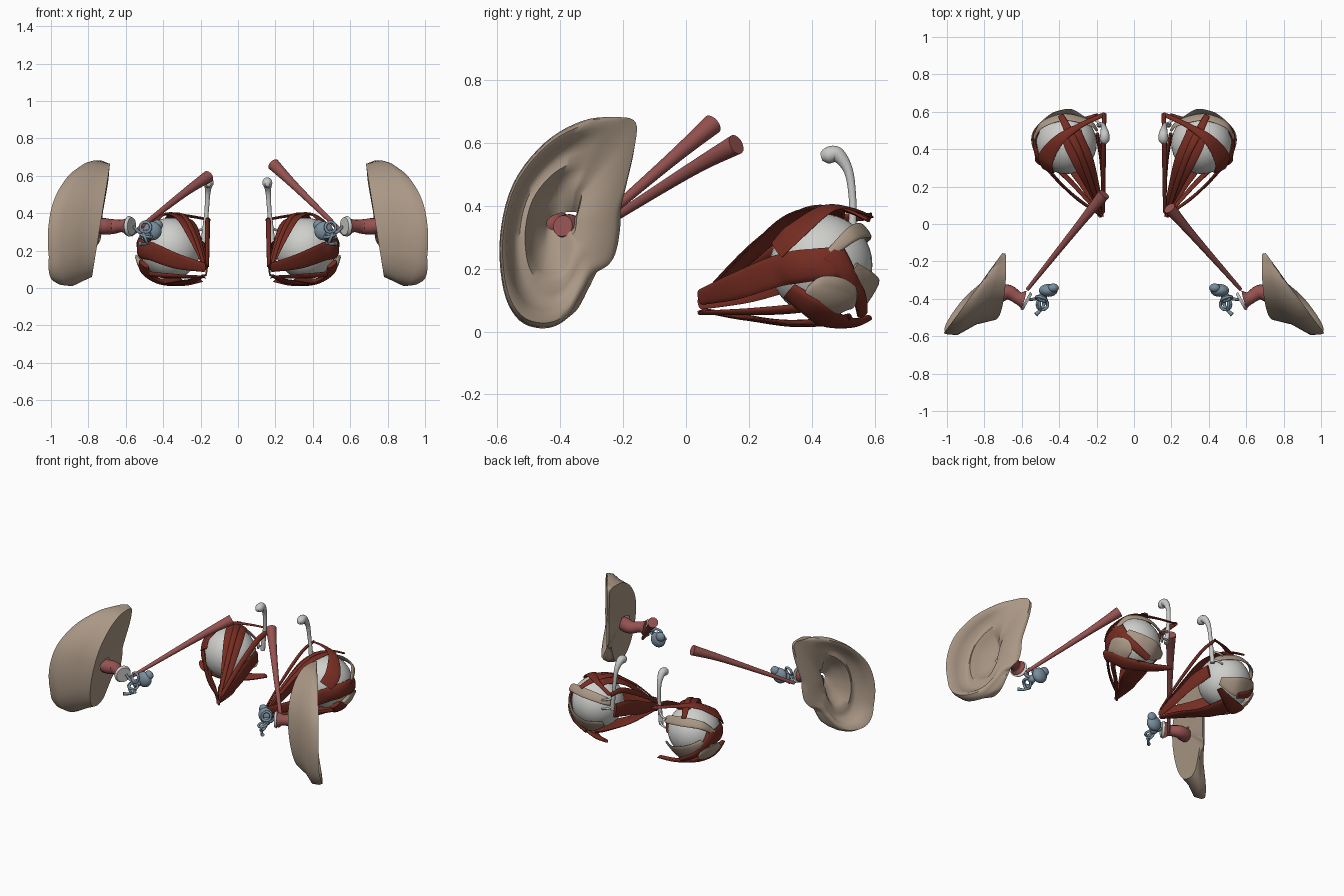
import bpy, bmesh, math
from mathutils import Vector as V

cube = bpy.data.objects.get("Cube")
if cube:
    bpy.data.objects.remove(cube)


def material(name, rgb):
    m = bpy.data.materials.new(name)
    m.use_nodes = True
    m.diffuse_color = (*rgb, 1)
    m.node_tree.nodes["Principled BSDF"].inputs["Base Color"].default_value = (*rgb, 1)
    return m


SKIN = material("skin_tan", (.40, .31, .235))
MUSCLE = material("muscle_red", (.18, .026, .016))
PINK = material("canal_pink", (.30, .085, .08))
WHITE = material("eye_white", (.62, .62, .60))
DUCT = material("duct_grey", (.58, .58, .57))
BLUE = material("inner_ear_blue", (.19, .27, .34))

EYE, RADIUS = V((.362, .43, .212)), .163
BOTH = (1, -1)
made = []


def finish(name, bm, mat, side):
    bmesh.ops.remove_doubles(bm, verts=bm.verts, dist=1e-5)
    bmesh.ops.recalc_face_normals(bm, faces=bm.faces)
    mesh = bpy.data.meshes.new(name)
    bm.to_mesh(mesh)
    bm.free()
    mesh.materials.append(mat)
    ob = bpy.data.objects.new(("left_" if side > 0 else "right_") + name, mesh)
    bpy.context.collection.objects.link(ob)
    made.append(ob)


def loft(name, rings, mat, sides=BOTH, caps=True):
    """Skin a list of closed rings, once per side."""
    for s in sides:
        bm = bmesh.new()
        rows = [[bm.verts.new((p[0] * s, p[1], p[2])) for p in r] for r in rings]
        n = len(rows[0])
        for a, b in zip(rows, rows[1:]):
            for i in range(n):
                j = (i + 1) % n
                bm.faces.new((a[i], a[j], b[j], b[i]))
        if caps:
            bm.faces.new(rows[0])
            bm.faces.new(rows[-1])
        finish(name, bm, mat, s)


def spline(pts, steps=8, closed=False):
    """Catmull-Rom samples through points of any size."""
    pts = [V(p) for p in pts]
    n = len(pts)
    get = (lambda i: pts[i % n]) if closed else (lambda i: pts[max(0, min(n - 1, i))])
    out = []
    for i in range(n if closed else n - 1):
        a, b, c, d = (get(i + k) for k in (-1, 0, 1, 2))
        for k in range(steps):
            t = k / steps
            out.append((b * 2 + (c - a) * t + (a * 2 - b * 5 + c * 4 - d) * t ** 2
                        + (b * 3 - a - c * 3 + d) * t ** 3) * .5)
    if not closed:
        out.append(pts[-1])
    return out


def tangents(ps):
    last = len(ps) - 1
    return [(ps[min(i + 1, last)] - ps[max(i - 1, 0)]).normalized() for i in range(last + 1)]


def tube(name, pts, radii, mat, sides=BOTH, n=16):
    data = spline([(*p, r) for p, r in zip(pts, radii)])
    ps = [d.xyz for d in data]
    rings = []
    u = V((.31, .52, .8))
    for p, t, d in zip(ps, tangents(ps), data):
        u = (u - t * u.dot(t)).normalized()
        w = t.cross(u)
        rings.append([p + (u * math.cos(a) + w * math.sin(a)) * d[3]
                      for a in (math.tau * k / n for k in range(n))])
    loft(name, rings, mat, sides)


def band(name, pts, widths, mat=MUSCLE, lift=.002, thick=.012, n=10):
    """Flat strap that wraps over the eyeball wherever it meets it."""
    data = spline([(*p, w) for p, w in zip(pts, widths)])
    ps = [d.xyz for d in data]
    rings = []
    for p, t, d in zip(ps, tangents(ps), data):
        across = t.cross(p - EYE).normalized()
        upper, lower = [], []
        for k in range(n + 1):
            e = 2 * k / n - 1
            q = p + across * e * d[3] / 2 - EYE
            r = max(q.length, RADIUS + lift)
            out = q.normalized()
            h = thick * (.15 + math.sqrt(1 - e * e))
            upper.append(EYE + out * (r + h))
            lower.append(EYE + out * (r - h * .5))
        rings.append(upper + lower[::-1])
    loft(name, rings, mat)


def ball(name, center, scale, mat):
    for s in BOTH:
        bm = bmesh.new()
        bmesh.ops.create_uvsphere(bm, u_segments=32, v_segments=20, radius=1)
        for v in bm.verts:
            v.co = V((s * (center[0] + v.co.x * scale[0]),
                      center[1] + v.co.y * scale[1], center[2] + v.co.z * scale[2]))
        finish(name, bm, mat, s)


# Outer ears: one side outline lofted from flat inner face, round the rim, into the bowl
outline = spline([(-.16, .665), (-.22, .682), (-.33, .67), (-.45, .60), (-.55, .47),
                  (-.592, .30), (-.58, .13), (-.53, .035), (-.45, .01), (-.38, .04),
                  (-.33, .12), (-.295, .18), (-.24, .22), (-.22, .30), (-.215, .38),
                  (-.195, .46), (-.165, .58)], 5, True)
HOLE = V((-.40, .352))


def rim_x(y, z):
    lobe = max(0, .16 - z) * .25
    return .70 + (-.15 - y) * .74 + lobe


def inner_x(y, z):
    return min(.79 - .16 * z, rim_x(y, z) - .018)


def backness(y, start, span):
    return max(0, min(1, (start - y) / span))


def ear_ring(scale, depth, roll=0):
    """Depth 0 lies on the rim plane, 1 on the bowl floor; roll tucks the helix back."""
    ring = []
    for p in outline:
        y, z = HOLE + (p - HOLE) * scale
        back = backness(p.x, -.24, .16)
        d = depth * back + (1 - scale) * .8 * (1 - back)
        x = rim_x(y, z) * (1 - d) + (inner_x(y, z) + .015) * d
        ring.append((max(x - roll * backness(p.x, -.2, .3), inner_x(y, z) + .012), y, z))
    return ring


inner = [(-.17 + (y + .17) * .81, .5 + (z - .5) * .9) for y, z in outline]
medial = [V((inner_x(y, z), y, z)) for y, z in inner]
rim = [V(p) for p in ear_ring(1, 0, .085)]
wall = [a.lerp(b, .5) - V((0, (b.y - a.y) * .2, 0)) for a, b in zip(medial, rim)]
hole = []
for p in outline:
    y, z = HOLE.x + (p.x - HOLE.x) * .22, HOLE.y + (p.y - HOLE.y) * .085
    hole.append((inner_x(y, z), y, z))
bowl = [ear_ring(*a) for a in ((.985, 0, .03), (.95, 0, .004), (.89, .03), (.83, .2), (.76, .42),
                               (.67, .45), (.58, .40), (.5, .55), (.4, .8), (.28, .92))]
loft("outer_ear", [hole, medial, wall, rim] + bowl + [hole], SKIN, caps=False)

# Ear canal and drum
tube("ear_canal", [(.59, -.405, .33), (.62, -.395, .332), (.67, -.365, .328),
                   (.72, -.375, .33), (.757, -.392, .336)],
     [.05, .034, .04, .044, .034], PINK)
tube("ear_drum", [(.568, -.418, .33), (.582, -.41, .33)], [.048, .055], WHITE, n=24)

# Long tubes to the throat, slightly different on each side
tube("throat_tube", [(.19, .085, .66), (.31, -.055, .54), (.57, -.35, .285)],
     [.033, .021, .010], PINK, (1,))
tube("throat_tube", [(.16, .16, .595), (.29, 0, .505), (.57, -.35, .285)],
     [.033, .021, .010], PINK, (-1,))

# Inner ear: snail, three loops and the little bones
ball("cochlea", (.458, -.355, .305), (.05, .034, .05), BLUE)
ball("cochlea_tip", (.432, -.342, .335), (.03, .024, .03), BLUE)
ball("vestibule", (.488, -.39, .285), (.024, .026, .026), BLUE)
for name, c, u, w in (("upper_loop", (.495, -.40, .325), (1, .3, 0), (0, .3, 1)),
                      ("rear_loop", (.495, -.43, .265), (0, 1, 0), (.4, 0, 1)),
                      ("flat_loop", (.49, -.43, .28), (1, 0, .2), (0, 1, .2))):
    u, w = V(u).normalized(), V(w).normalized()
    tube(name, [V(c) + (u * math.cos(a) + w * math.sin(a)) * .029
                for a in (math.tau * k / 12 for k in range(13))], [.008] * 13, BLUE, n=8)
tube("hammer_bone", [(.475, -.42, .24), (.50, -.46, .235), (.525, -.485, .24)],
     [.008, .008, .012], BLUE, n=8)
tube("anvil_bone", [(.49, -.39, .29), (.53, -.40, .30), (.56, -.405, .33)],
     [.012, .009, .007], BLUE, n=8)

# Eyeballs and the straps that move them
ball("eyeball", EYE, (RADIUS,) * 3, WHITE)
band("superior_rectus", [(.175, .07, .11), (.22, .2, .235), (.27, .33, .345), (.32, .44, .38),
                         (.33, .50, .37)], [.03, .075, .115, .12, .10])
band("lid_lifter", [(.18, .06, .12), (.23, .22, .28), (.29, .38, .385), (.35, .5, .385),
                    (.39, .578, .352)], [.02, .03, .035, .045, .03], lift=.012, thick=.007)
band("lateral_rectus", [(.18, .05, .11), (.33, .16, .145), (.46, .30, .195),
                        (.525, .43, .215), (.515, .50, .22)], [.05, .085, .10, .10, .09])
band("inferior_rectus", [(.18, .05, .07), (.24, .2, .045), (.31, .33, .03), (.35, .45, .035),
                         (.36, .52, .05)], [.03, .08, .115, .125, .10], thick=.014)
band("medial_rectus", [(.17, .05, .09), (.17, .2, .13), (.18, .35, .185), (.2, .48, .21)],
     [.04, .075, .10, .09])
band("superior_oblique", [(.165, .07, .12), (.166, .25, .24), (.165, .45, .345),
                          (.16, .585, .365)], [.025, .035, .035, .025])
band("oblique_tendon", [(.16, .585, .365), (.28, .53, .385), (.40, .45, .39), (.47, .35, .32),
                        (.46, .29, .26)], [.025, .03, .06, .095, .09], thick=.008)
band("inferior_oblique", [(.20, .575, .045), (.30, .53, .03), (.42, .46, .04), (.49, .40, .08),
                          (.50, .33, .13)], [.03, .06, .09, .09, .07], thick=.016)
band("lower_strand", [(.18, .05, .06), (.33, .22, .065), (.46, .35, .075), (.49, .43, .09)],
     [.02, .03, .035, .04])
band("cheek_strap", [(.51, .46, .25), (.50, .51, .18), (.45, .55, .11), (.36, .56, .06)],
     [.08, .06, .05, .04], lift=.008)

# Eyelid plates and the gland at the outer corner
band("upper_lid", [(.53, .46, .25), (.49, .53, .31), (.37, .57, .32), (.24, .54, .29),
                   (.20, .50, .26)], [.03, .05, .06, .05, .02], SKIN, .010, .008)
band("lower_lid", [(.50, .53, .20), (.44, .57, .145), (.34, .58, .11), (.24, .54, .13)],
     [.05, .10, .12, .05], SKIN, .008, .008)
band("outer_gland", [(.50, .385, .13), (.505, .41, .12), (.50, .46, .11), (.475, .505, .10),
                     (.46, .525, .09)], [.04, .13, .16, .12, .04], SKIN, .016, .016)

# Tear ducts
tube("tear_duct", [(.157, .43, .555), (.157, .45, .56), (.157, .482, .562), (.162, .517, .51),
                   (.167, .53, .42), (.175, .53, .34), (.185, .53, .24)],
     [.012, .026, .024, .015, .012, .013, .015], DUCT)
for name, z in (("upper_tear_branch", .30), ("lower_tear_branch", .24)):
    tube(name, [(.178, .53, z + .02), (.205, .555, z + .01), (.24, .56, z)],
         [.008, .007, .006], DUCT, n=8)

# Smooth shading that keeps sharp edges
for ob in bpy.context.selected_objects:
    ob.select_set(False)
for ob in made:
    ob.select_set(True)
bpy.context.view_layer.objects.active = made[0]
bpy.ops.object.shade_smooth_by_angle(angle=math.radians(50))
